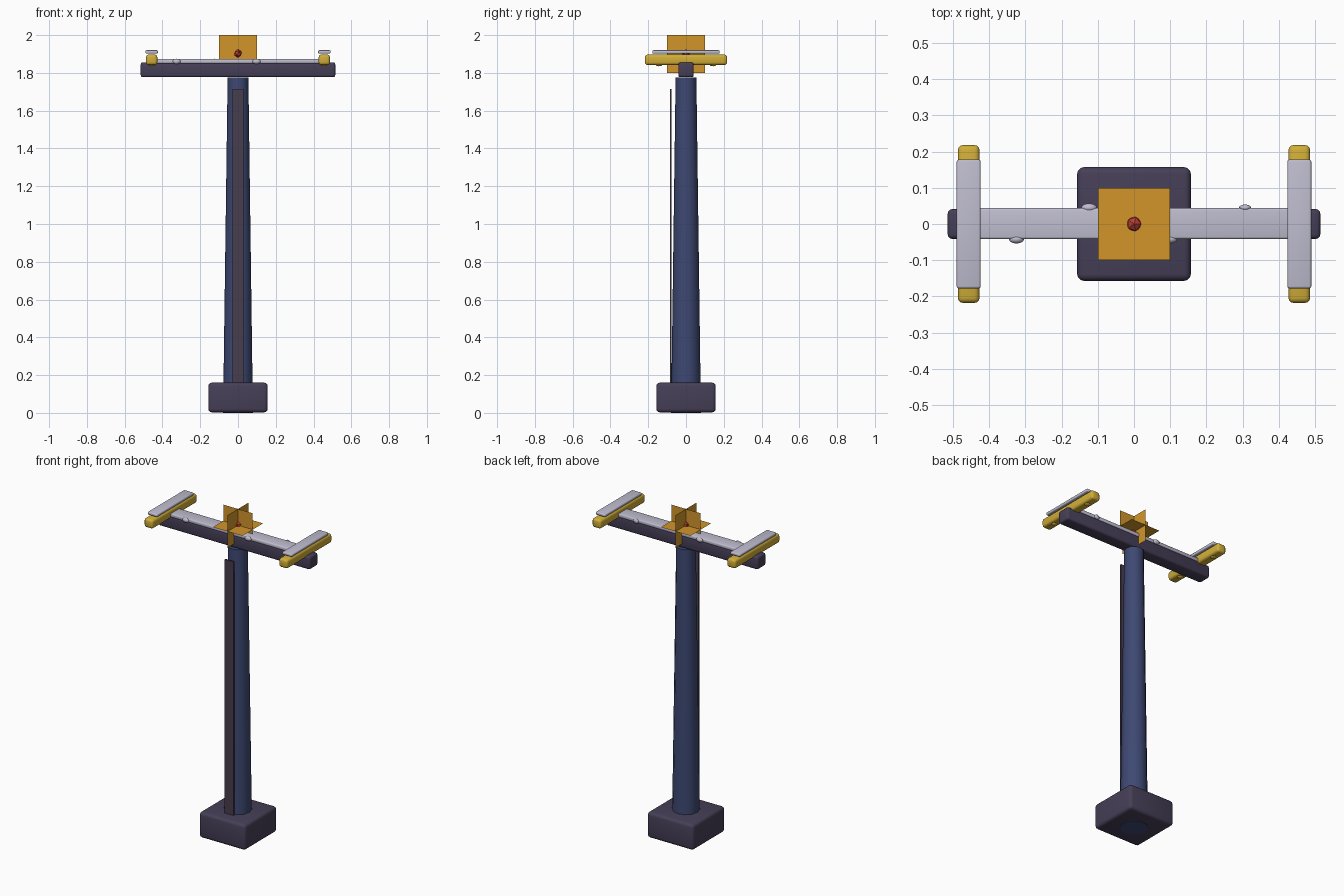
import bpy, math

if "Cube" in bpy.data.objects:
    bpy.data.objects.remove(bpy.data.objects["Cube"])

def mat(name, rgb):
    m = bpy.data.materials.new(name)
    m.diffuse_color = (*[(c / 255) ** 2.2 for c in rgb], 1)
    m.use_nodes = True
    m.node_tree.nodes["Principled BSDF"].inputs["Base Color"].default_value = m.diffuse_color
    return m

DARK = mat("dark_purple", (72, 65, 88))
PLANK = mat("plum", (74, 64, 80))
BLUE = mat("slate_blue", (64, 74, 114))
YELLOW = mat("yellow", (208, 172, 58))
SNOW = mat("pale_snow", (190, 188, 206))
ORANGE = mat("orange", (208, 148, 46))
RED = mat("red", (190, 64, 54))

def finish(name, m, smooth=True):
    o = bpy.context.object
    o.name = name
    o.data.materials.append(m)
    if smooth:
        bpy.ops.object.shade_smooth_by_angle(angle=math.radians(40))
    return o

def box(name, m, lo, hi, bevel=0.0):
    c = [(a + b) / 2 for a, b in zip(lo, hi)]
    bpy.ops.mesh.primitive_cube_add(size=1, location=c)
    o = bpy.context.object
    o.scale = [b - a for a, b in zip(lo, hi)]
    bpy.ops.object.transform_apply(location=False, rotation=False, scale=True)
    if bevel:
        b = o.modifiers.new("bevel", 'BEVEL')
        b.width, b.segments = bevel, 3
        bpy.ops.object.modifier_apply(modifier="bevel")
    return finish(name, m)

def blob(name, m, loc, size):
    bpy.ops.mesh.primitive_uv_sphere_add(segments=12, ring_count=8, radius=1, location=loc)
    bpy.context.object.scale = size
    bpy.ops.object.transform_apply(location=False, rotation=False, scale=True)
    return finish(name, m)

# Base, tapered pole and front strip
box("base", DARK, (-.157, -.157, .003), (.157, .157, .16), .018)
bpy.ops.mesh.primitive_cone_add(vertices=12, radius1=.079, radius2=.055, depth=1.775,
                                location=(0, 0, .8875))
finish("pole", BLUE)
box("front_strip", PLANK, (-.03, -.086, .10), (.03, -.076, 1.715))

# Crossbeam with snow layer
box("crossbeam", DARK, (-.515, -.041, 1.777), (.515, .041, 1.856), .012)
box("beam_snow", SNOW, (-.46, -.042, 1.85), (.46, .044, 1.873), .007)
for i, (x, y, rx, ry) in enumerate([(-.325, -.042, .021, .012), (-.124, .045, .022, .012),
                                    (.098, -.042, .022, .012), (.307, .045, .017, .009)]):
    blob(f"snow_lump_{i}", SNOW, (x, y, 1.861), (rx, ry, .014))

# End bars with snow caps and small feet
for side, s in (("left", -1), ("right", 1)):
    x = s * .457
    box(f"{side}_bar", YELLOW, (x - .03, -.218, 1.842), (x + .03, .218, 1.897), .014)
    box(f"{side}_bar_snow", SNOW, (x - .033, -.178, 1.902), (x + .033, .178, 1.92), .006)
    for k in (-1, 1):
        blob(f"{side}_bar_foot", YELLOW, (x, k * .143, 1.845), (.02, .018, .01))

# Three crossed square planes with a red core
for name, rot in (("flat_plane", (0, 0, 0)), ("front_plane", (math.pi / 2, 0, 0)),
                  ("side_plane", (0, math.pi / 2, 0))):
    bpy.ops.mesh.primitive_plane_add(size=.2, location=(0, 0, 1.9), rotation=rot)
    finish(name, ORANGE, False)
bpy.ops.mesh.primitive_ico_sphere_add(subdivisions=1, radius=.022, location=(0, 0, 1.903))
finish("red_core", RED, False)
